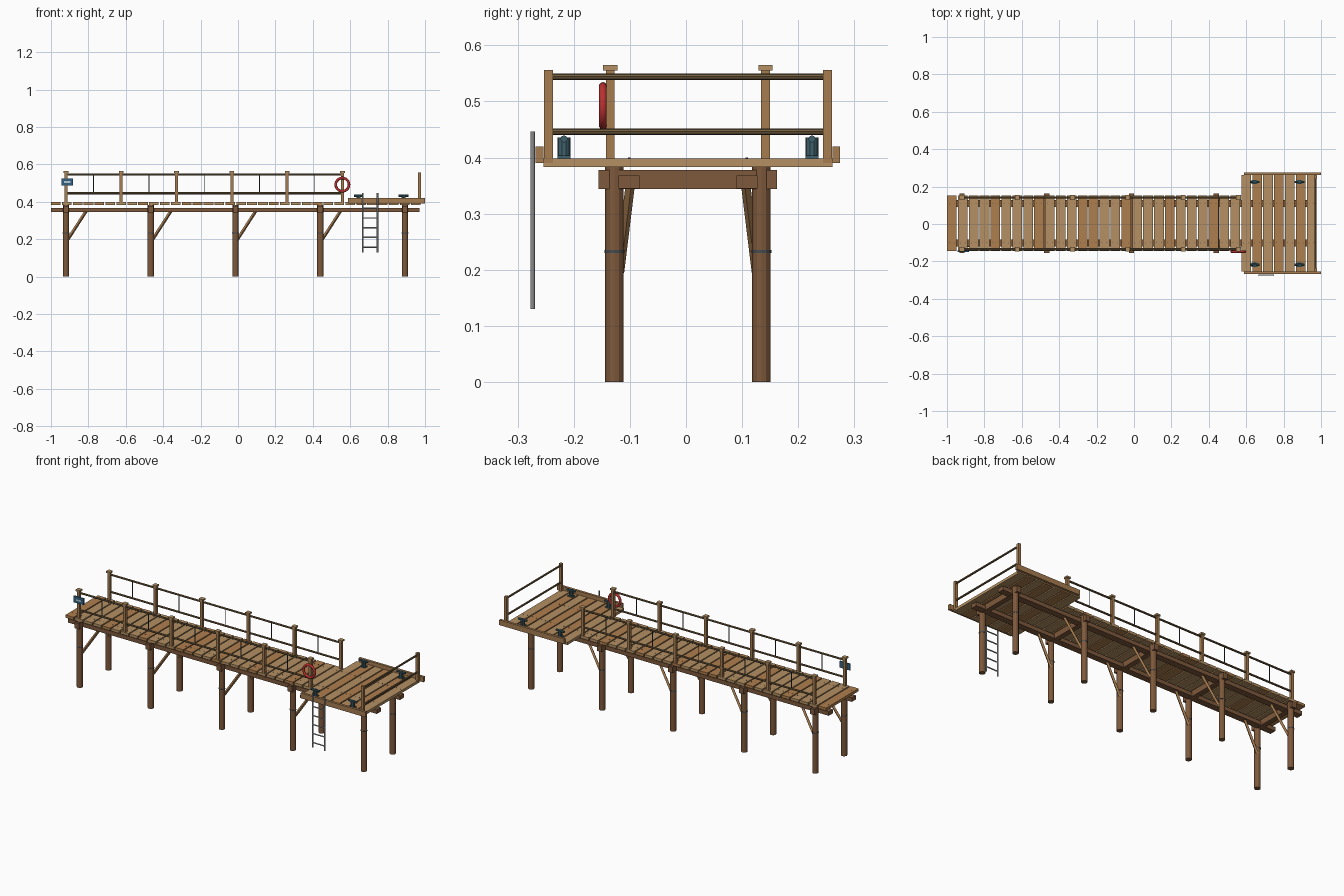
import bpy, bmesh, math
from mathutils import Matrix, Vector

if "Cube" in bpy.data.objects:
    bpy.data.objects.remove(bpy.data.objects["Cube"])

C = 0.0035          # y of the pier's centre line
SIDES = (-1, 1)


def material(name, rgb):
    m = bpy.data.materials.new(name)
    m.diffuse_color = (*rgb, 1)
    m.use_nodes = True
    m.node_tree.nodes["Principled BSDF"].inputs["Base Color"].default_value = m.diffuse_color
    return m


PILE = material("dark_timber", (0.21, 0.10, 0.045))
POST = material("post_timber", (0.38, 0.20, 0.08))
DECK = material("light_plank", (0.46, 0.28, 0.125))
DECK2 = material("warm_plank", (0.42, 0.21, 0.075))
RAIL = material("rail_timber", (0.17, 0.11, 0.05))
IRON = material("dark_iron", (0.06, 0.07, 0.08))
TEAL = material("painted_iron", (0.05, 0.12, 0.15))
STEEL = material("steel", (0.42, 0.43, 0.43))
RED = material("red_paint", (0.5, 0.03, 0.03))
BLUE = material("blue_paint", (0.03, 0.12, 0.22))
PALE = material("pale_paint", (0.45, 0.6, 0.65))


def box(bm, x, y, z):
    """Box from (min, max) pairs."""
    size = [b - a for a, b in (x, y, z)]
    mid = [(a + b) / 2 for a, b in (x, y, z)]
    bmesh.ops.create_cube(bm, size=1, matrix=Matrix.Translation(mid) @ Matrix.Diagonal((*size, 1)))


def rod(bm, a, b, r, n=8):
    """Straight n-sided bar between two points."""
    a, b = Vector(a), Vector(b)
    d = b - a
    rot = d.to_track_quat('Z', 'Y').to_matrix().to_4x4()
    bmesh.ops.create_cone(bm, cap_ends=True, segments=n, radius1=r, radius2=r, depth=d.length,
                          matrix=Matrix.Translation((a + b) / 2) @ rot)


def finish(name, bm, mat):
    me = bpy.data.meshes.new(name)
    bm.to_mesh(me)
    bm.free()
    me.materials.append(mat)
    ob = bpy.data.objects.new(name, me)
    bpy.context.collection.objects.link(ob)
    return ob


pile_x = [-0.92 + 0.4533 * i for i in range(5)]
post_x = [-0.92 + 0.2957 * i for i in range(6)]

# Piles with iron bands
piles, bands = bmesh.new(), bmesh.new()
for x in pile_x:
    for s in SIDES:
        y = C + s * 0.131
        rod(piles, (x, y, 0), (x, y, 0.383), 0.0165, 12)
        rod(bands, (x, y, 0.230), (x, y, 0.235), 0.0178, 12)
finish("piles", piles, PILE)
finish("pile_bands", bands, IRON)

# Cross beams on each pile pair, and long stringers
beams = bmesh.new()
for x in pile_x:
    box(beams, (x - 0.014, x + 0.014), (C - 0.159, C + 0.159), (0.344, 0.3775))
finish("cross_beams", beams, PILE)
stringers = bmesh.new()
for s in SIDES:
    y = C + s * 0.105
    box(stringers, (-1.0, 0.97), (y - 0.0187, y + 0.0187), (0.345, 0.368))
finish("stringers", stringers, PILE)

# Diagonal braces on the first four pile pairs
braces = bmesh.new()
for x in pile_x[:4]:
    for s in SIDES:
        rod(braces, (x + 0.008, C + s * 0.122, 0.195), (x + 0.108, C + s * 0.103, 0.35), 0.0085, 4)
finish("braces", braces, POST)

# Deck planks, the last seven wider to form the platform, with nails
light, warm, nails = bmesh.new(), bmesh.new(), bmesh.new()
PITCH = 0.0583
for i in range(34):
    x = -1 + PITCH * i
    half = 0.2573 if i >= 27 else 0.148
    box(warm if i % 4 == 0 or i in (13, 30) else light,
        (x, x + 0.0515), (C - half, C + half), (0.383, 0.3985))
    for s in SIDES:
        for dx in (0.013, 0.039):
            p = Vector((x + dx, C + s * 0.1045, 0.397))
            rod(nails, p, p + Vector((0, 0, 0.003)), 0.0022, 6)
finish("light_planks", light, DECK)
finish("warm_planks", warm, DECK2)
finish("plank_nails", nails, IRON)

# Kerb boards along the platform sides
kerbs = bmesh.new()
for s in SIDES:
    y = C + s * 0.2643
    box(kerbs, (0.587, 1.0), (y - 0.007, y + 0.007), (0.39, 0.42))
finish("platform_kerbs", kerbs, POST)

# Walkway posts, caps, rails and thin balusters
posts, caps, rails, bal = (bmesh.new() for _ in range(4))
for s in SIDES:
    y = C + s * 0.1385
    for x in post_x:
        box(posts, (x - 0.008, x + 0.008), (y - 0.008, y + 0.008), (0.383, 0.556))
        box(caps, (x - 0.0125, x + 0.0125), (y - 0.0125, y + 0.0125), (0.555, 0.5645))
    for z in (0.545, 0.446):
        rod(rails, (post_x[0], y, z), (post_x[-1], y, z), 0.0055)
    for a, b in zip(post_x, post_x[1:]):
        x = (a + b) / 2
        rod(bal, (x, y, 0.446), (x, y, 0.545), 0.0025, 6)
finish("rail_posts", posts, POST)
finish("post_caps", caps, DECK)
finish("side_rails", rails, RAIL)
finish("balusters", bal, IRON)

# End railing across the platform
ends, end_rails = bmesh.new(), bmesh.new()
for s in SIDES:
    y = C + s * 0.2485
    box(ends, (0.962, 0.978), (y - 0.008, y + 0.008), (0.39, 0.556))
for z in (0.544, 0.446):
    rod(end_rails, (0.97, C - 0.2485, z), (0.97, C + 0.2485, z), 0.0055)
finish("end_posts", ends, POST)
finish("end_rails", end_rails, RAIL)

# Mooring cleats
cleats = bmesh.new()
for x in (0.645, 0.885):
    for s in SIDES:
        y = C + s * 0.221
        box(cleats, (x - 0.016, x + 0.016), (y - 0.0118, y + 0.0118), (0.398, 0.404))
        rod(cleats, (x, y, 0.400), (x, y, 0.436), 0.0115, 10)
        rod(cleats, (x - 0.026, y, 0.433), (x + 0.026, y, 0.433), 0.0065)
finish("mooring_cleats", cleats, TEAL)

# Ladder on the front of the platform
ladder = bmesh.new()
for x in (0.668, 0.746):
    rod(ladder, (x, -0.273, 0.13), (x, -0.273, 0.446), 0.0042)
for i in range(5):
    z = 0.158 + 0.052 * i
    rod(ladder, (0.668, -0.273, z), (0.746, -0.273, z), 0.0035)
finish("ladder", ladder, STEEL)

# Life ring on the last front post
bpy.ops.mesh.primitive_torus_add(major_segments=28, minor_segments=10, major_radius=0.0355,
                                 minor_radius=0.007, location=(0.558, -0.148, 0.492),
                                 rotation=(math.pi / 2, 0, 0))
ring = bpy.context.object
ring.name = "life_ring"
ring.data.materials.append(RED)
bpy.ops.object.shade_smooth_by_angle(angle=math.radians(50))

# Plain notice board on the first front post
sign, panel = bmesh.new(), bmesh.new()
box(sign, (-0.945, -0.881), (-0.149, -0.143), (0.488, 0.526))
box(panel, (-0.930, -0.896), (-0.1505, -0.1485), (0.502, 0.512))
finish("notice_board", sign, BLUE)
finish("notice_panel", panel, PALE)
